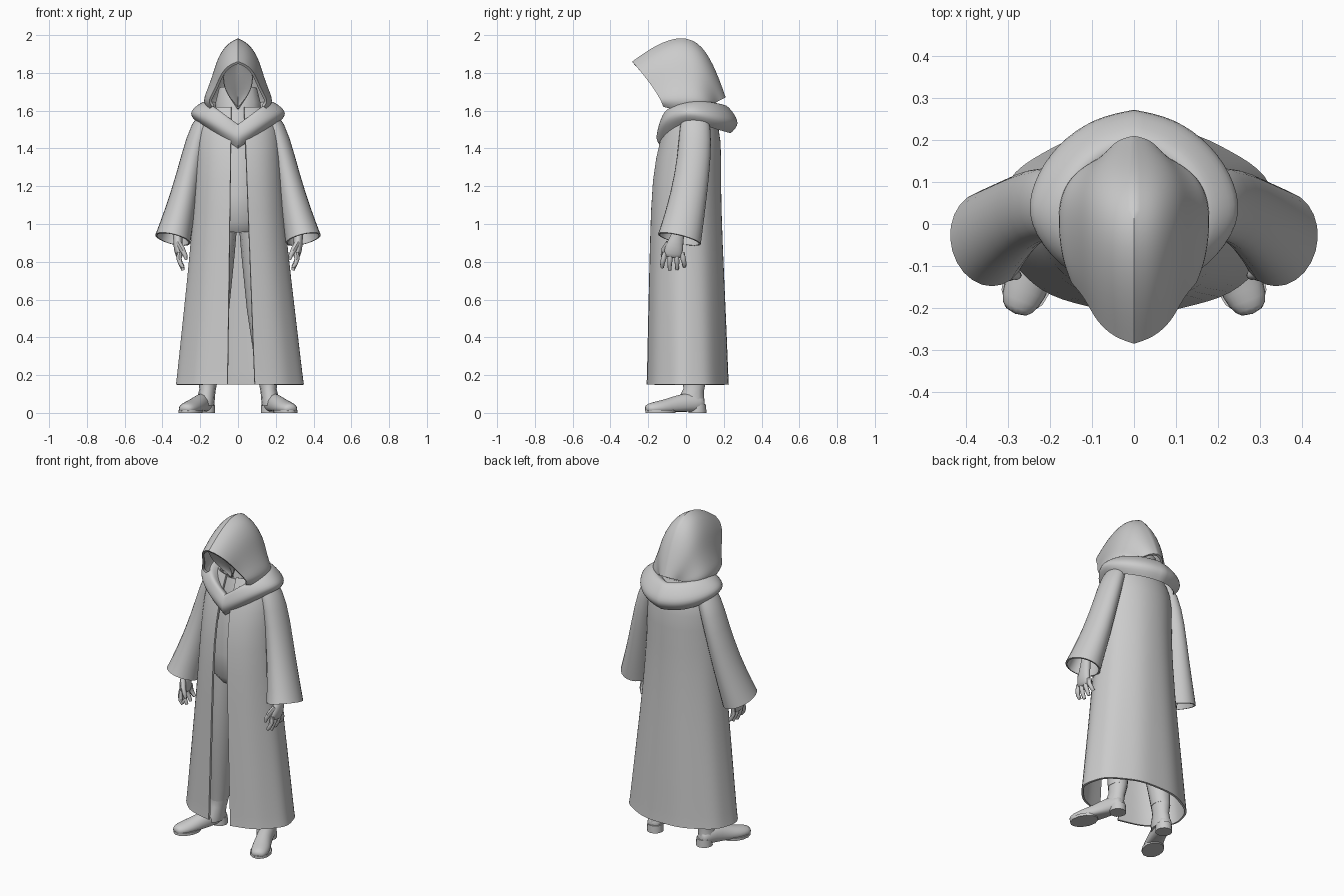
import bpy, bmesh
from math import sin, cos, pi, asin, radians
from mathutils import Vector

if "Cube" in bpy.data.objects:
    bpy.data.objects.remove(bpy.data.objects["Cube"])

GREY = (0.6, 0.6, 0.6, 1)
cloth = bpy.data.materials.new("plain_grey")
cloth.use_nodes = True
cloth.diffuse_color = GREY
cloth.node_tree.nodes["Principled BSDF"].inputs["Base Color"].default_value = GREY


def finish(ob, subdiv=0, mirror=False, thick=0, angle=45):
    """Add modifiers, bake them and shade smooth with sharp edges kept."""
    if subdiv:
        m = ob.modifiers.new("smooth", 'SUBSURF')
        m.levels = m.render_levels = subdiv
        m.boundary_smooth = 'PRESERVE_CORNERS'
    if mirror:
        ob.modifiers.new("mirror", 'MIRROR').merge_threshold = 0.002
    if thick:
        m = ob.modifiers.new("thickness", 'SOLIDIFY')
        m.thickness, m.offset = thick, -1
    bpy.ops.object.select_all(action='DESELECT')
    ob.select_set(True)
    bpy.context.view_layer.objects.active = ob
    bpy.ops.object.convert(target='MESH')
    bpy.ops.object.shade_smooth_by_angle(angle=radians(angle))
    return ob


def loft(name, rings, closed=False, caps=False, flip=False, **kw):
    """Skin a surface through rings with equal point counts."""
    bm = bmesh.new()
    rows = [[bm.verts.new(p) for p in r] for r in rings]
    n = len(rows[0])
    for a, b in zip(rows, rows[1:]):
        for i in range(n if closed else n - 1):
            j = (i + 1) % n
            bm.faces.new((a[i], a[j], b[j], b[i]))
    if caps:
        bm.faces.new(rows[0])
        bm.faces.new(rows[-1])
    bmesh.ops.recalc_face_normals(bm, faces=bm.faces)
    if flip:
        bmesh.ops.reverse_faces(bm, faces=bm.faces)
    me = bpy.data.meshes.new(name)
    bm.to_mesh(me)
    bm.free()
    me.materials.append(cloth)
    ob = bpy.data.objects.new(name, me)
    bpy.context.collection.objects.link(ob)
    return finish(ob, **kw)


def tube(name, path, n=12, ref=(0, 1, 0), floor=None, caps=True, **kw):
    """Elliptical tube; path rows are x, y, z, half width, half depth along ref."""
    pts = [Vector(p[:3]) for p in path]
    rings = []
    for i, p in enumerate(path):
        t = (pts[min(i + 1, len(pts) - 1)] - pts[max(i - 1, 0)]).normalized()
        u = Vector(ref).cross(t).normalized()
        v = t.cross(u)
        ring = [pts[i] + u * p[3] * cos(2 * pi * k / n) + v * p[4] * sin(2 * pi * k / n)
                for k in range(n)]
        if floor is not None:
            for q in ring:
                q.z = max(q.z, floor)
        rings.append(ring)
    return loft(name, rings, closed=True, caps=caps, **kw)


# Robe: open-fronted flared shell
rings = []
for z, rx, ry, cy in [(.15, .34, .222, .008), (.17, .336, .22, .008), (.5, .3, .21, .005),
                      (.9, .255, .195, 0), (1.25, .228, .184, 0), (1.45, .222, .165, .025),
                      (1.55, .2, .13, .03), (1.62, .14, .1, .03)]:
    low = (1.6 - z) / 1.45
    t0 = asin((.034 + .046 * low) / rx)
    t1 = 2 * pi - asin((.036 + .03 * low) / rx)
    ring = []
    for k in range(33):
        t = t0 + (t1 - t0) * k / 32
        fold = 1 + .015 * low * cos(9 * t)
        ring.append((.01 * low + rx * fold * sin(t), cy - ry * fold * cos(t), z))
    rings.append(ring)
loft("robe", rings, subdiv=1, thick=.012)

# Sleeves flaring to wide slanted cuffs
tube("sleeves", [(.15, .045, 1.6, .03, .06), (.195, .05, 1.52, .06, .088),
                 (.24, .045, 1.36, .062, .092), (.285, .015, 1.15, .075, .1),
                 (.335, -.025, .96, .094, .117), (.345, -.035, .92, .1, .122)],
     caps=False, subdiv=1, mirror=True, thick=.01)

# Torso under the robe, with a short shirt hem
tube("torso", [(0, .02, 1.6, .1, .08), (0, .01, 1.4, .17, .13), (0, 0, 1.15, .16, .13),
               (0, 0, 1.02, .16, .13), (0, .01, .98, .13, .1)], n=20)

# Trouser legs
tube("legs", [(.085, .01, 1.03, .083, .1), (.1, .01, .85, .083, .1), (.125, .015, .55, .078, .085),
              (.152, .04, .25, .06, .065), (.158, .045, .17, .052, .06)], mirror=True)

# Boots: shaft, foot and heel
tube("boot_shafts", [(.155, .045, .24, .052, .06), (.158, .045, .17, .05, .06),
                     (.162, .04, .12, .043, .055), (.17, .03, .07, .047, .068),
                     (.172, .03, .04, .045, .07)], mirror=True)
tube("boot_feet", [(.162, .098, .05, .03, .035), (.168, .07, .05, .045, .05),
                   (.188, .01, .05, .047, .06), (.215, -.06, .035, .048, .055),
                   (.25, -.13, .025, .057, .042), (.272, -.185, .022, .05, .034),
                   (.284, -.215, .02, .028, .022)],
     ref=(0, 0, 1), floor=.006, subdiv=1, mirror=True)
tube("boot_heels", [(.168, .06, .045, .045, .046), (.168, .06, 0, .047, .048)], mirror=True)
tube("boot_soles", [(.252, -.135, .016, .06, .085), (.252, -.135, 0, .06, .085)],
     ref=(.35, -.94, 0), mirror=True)

# Hands: wrist and palm, four hanging fingers, thumb
tube("palms", [(.325, -.025, 1.02, .028, .032), (.318, -.045, .93, .025, .034),
               (.318, -.062, .885, .026, .05), (.312, -.068, .84, .022, .052),
               (.307, -.07, .82, .015, .046)], subdiv=1, mirror=True)
for i, (name, end) in enumerate([("index", .77), ("middle", .755), ("ring", .76), ("little", .775)]):
    y = -.112 + .03 * i
    s = (y + .067) * .3
    tube(name + "_fingers", [(.31, y, .85, .014, .014), (.312, y + s / 2, .815, .014, .014),
                             (.304, y + s, .79, .012, .012), (.29, y + s, end, .009, .009)],
         n=8, mirror=True)
tube("thumbs", [(.315, -.09, .9, .016, .018), (.295, -.115, .865, .015, .016),
                (.28, -.122, .835, .012, .012), (.274, -.122, .81, .007, .007)], n=8, mirror=True)

# Hood: half arches from brow to nape (crown y, z, base y, z, half width), mirrored
FX = [0, .3, .56, .7, .84, 1, .85]
FZ = [1, .93, .74, .5, .3, .12, 0]
rings = []
for yt, zt, yb, zb, w in [(-.285, 1.86, -.12, 1.62, .16), (-.16, 1.95, -.08, 1.61, .18),
                          (-.02, 2.0, 0, 1.605, .192), (.09, 1.95, .07, 1.61, .185),
                          (.165, 1.8, .12, 1.62, .15), (.21, 1.67, .15, 1.635, .09)]:
    rings.append([(w * fx, yb + (yt - yb) * fz ** 1.3, zb + (zt - zb) * fz)
                  for fx, fz in zip(FX, FZ)])
loft("hood", rings, subdiv=2, mirror=True, thick=.014)

# Shadowed face hollow: creased shield leaning forward, and the neck below
rings = [[(w * f, y + .02 * (1 - f) - .01 * f * f, z) for f in (0, .5, 1)]
         for z, y, w in [(1.86, -.2, .05), (1.82, -.18, .078), (1.75, -.14, .082),
                         (1.69, -.1, .06), (1.64, -.07, .025), (1.61, -.06, .004)]]
loft("face_hollow", rings, subdiv=1, mirror=True, thick=.008)
tube("neck", [(0, .05, 1.72, .1, .08), (0, .04, 1.64, .12, .09), (0, .03, 1.52, .11, .09)], n=16)

# Cowl collar: draped half ring from the front point to the back, mirrored
outer = [(0, -.165, 1.45), (.09, -.155, 1.5), (.19, -.11, 1.555), (.275, 0, 1.595),
         (.262, .1, 1.575), (.2, .2, 1.55), (.1, .27, 1.535), (0, .288, 1.53)]
inner = [(0, -.125, 1.54), (.055, -.125, 1.58), (.125, -.1, 1.63), (.165, 0, 1.655),
         (.16, .07, 1.665), (.13, .13, 1.66), (.07, .18, 1.65), (0, .2, 1.645)]
rings = [[], [], [], [], []]
for o, i in zip(map(Vector, outer), map(Vector, inner)):
    centre = Vector((0, .03, 0))
    for ring, p in zip(rings, (
            Vector((i.x * .75, .03 + (i.y - .03) * .75, i.z - .04)), i,
            i.lerp(o, .5) + Vector((0, 0, .012)), o,
            Vector((o.x * .8, .03 + (o.y - .03) * .8, o.z - .05)))):
        ring.append(p)
loft("cowl_collar", rings, subdiv=2, mirror=True, thick=.006)
